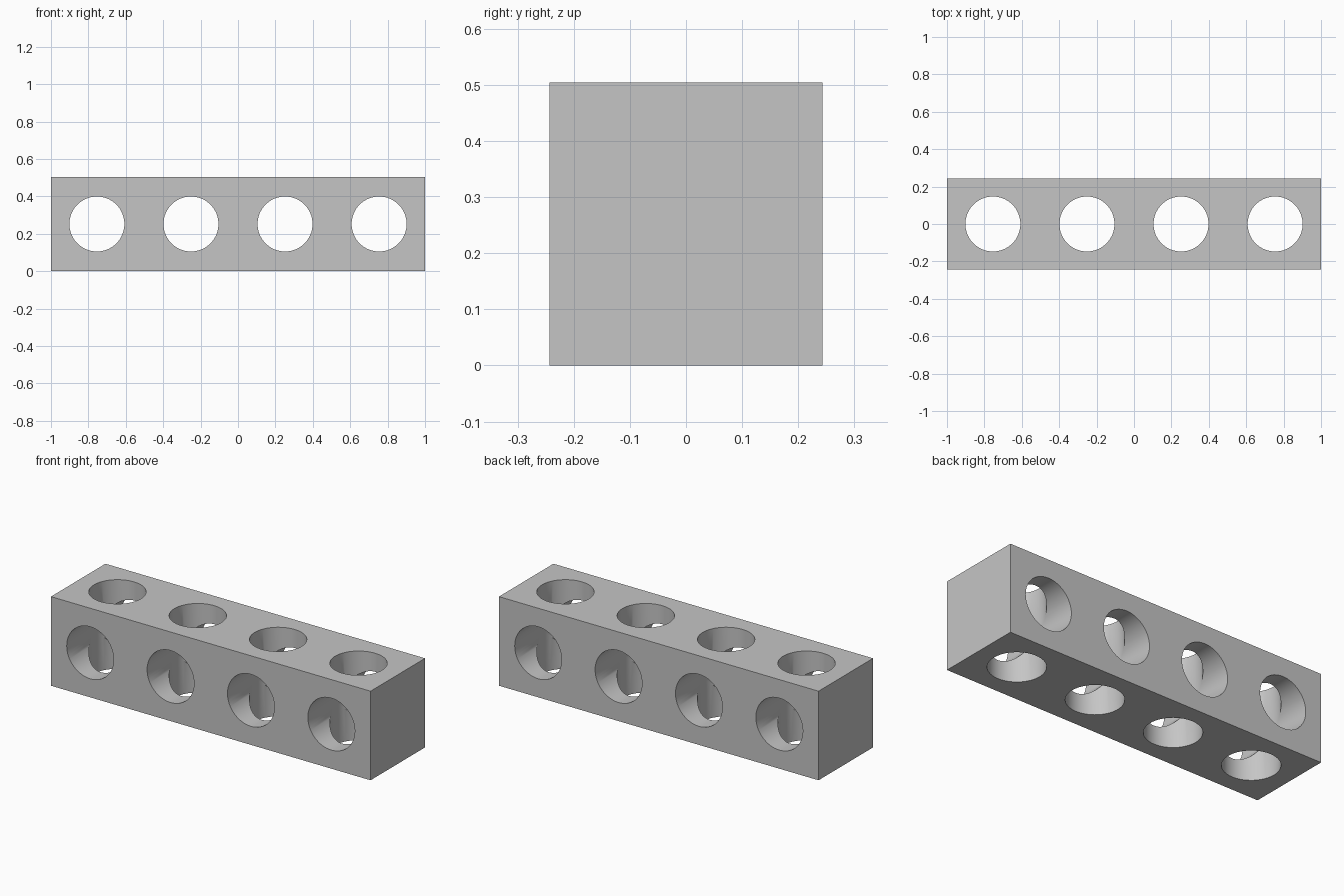
import bpy
import math

cube = bpy.data.objects.get("Cube")
if cube:
    bpy.data.objects.remove(cube, do_unlink=True)

LENGTH, DEPTH, HEIGHT = 2.0, 0.487, 0.504
RADIUS, PITCH = 0.147, 0.503

grey = bpy.data.materials.new("light grey")
grey.use_nodes = True
colour = (0.56, 0.56, 0.56, 1)
grey.diffuse_color = colour
grey.node_tree.nodes["Principled BSDF"].inputs["Base Color"].default_value = colour

# Solid beam
bpy.ops.mesh.primitive_cube_add(size=1, location=(0, 0, HEIGHT / 2))
beam = bpy.context.object
beam.name = "drilled_beam"
beam.scale = (LENGTH, DEPTH, HEIGHT)
bpy.ops.object.transform_apply(location=False, rotation=False, scale=True)
beam.data.materials.append(grey)


def drill(name, x, tilt):
    """Cut one round through hole, tilted about x."""
    bpy.ops.mesh.primitive_cylinder_add(
        vertices=64, radius=RADIUS, depth=1,
        location=(x, 0, HEIGHT / 2), rotation=(tilt, 0, 0))
    cutter = bpy.context.object
    cutter.name = name
    cutter.hide_render = True
    cutter.data.materials.append(grey)
    cut = beam.modifiers.new(name, "BOOLEAN")
    cut.operation = "DIFFERENCE"
    cut.solver = "EXACT"
    cut.object = cutter
    bpy.context.view_layer.objects.active = beam
    bpy.ops.object.modifier_apply(modifier=cut.name)
    bpy.data.objects.remove(cutter, do_unlink=True)


# Four pairs of crossing holes
for i in range(4):
    x = (i - 1.5) * PITCH
    drill("upright_hole", x, 0)
    drill("cross_hole", x, math.pi / 2)

# Smooth bores with sharp rims
bpy.ops.object.select_all(action="DESELECT")
beam.select_set(True)
bpy.context.view_layer.objects.active = beam
bpy.ops.object.shade_smooth_by_angle(angle=math.radians(30))
